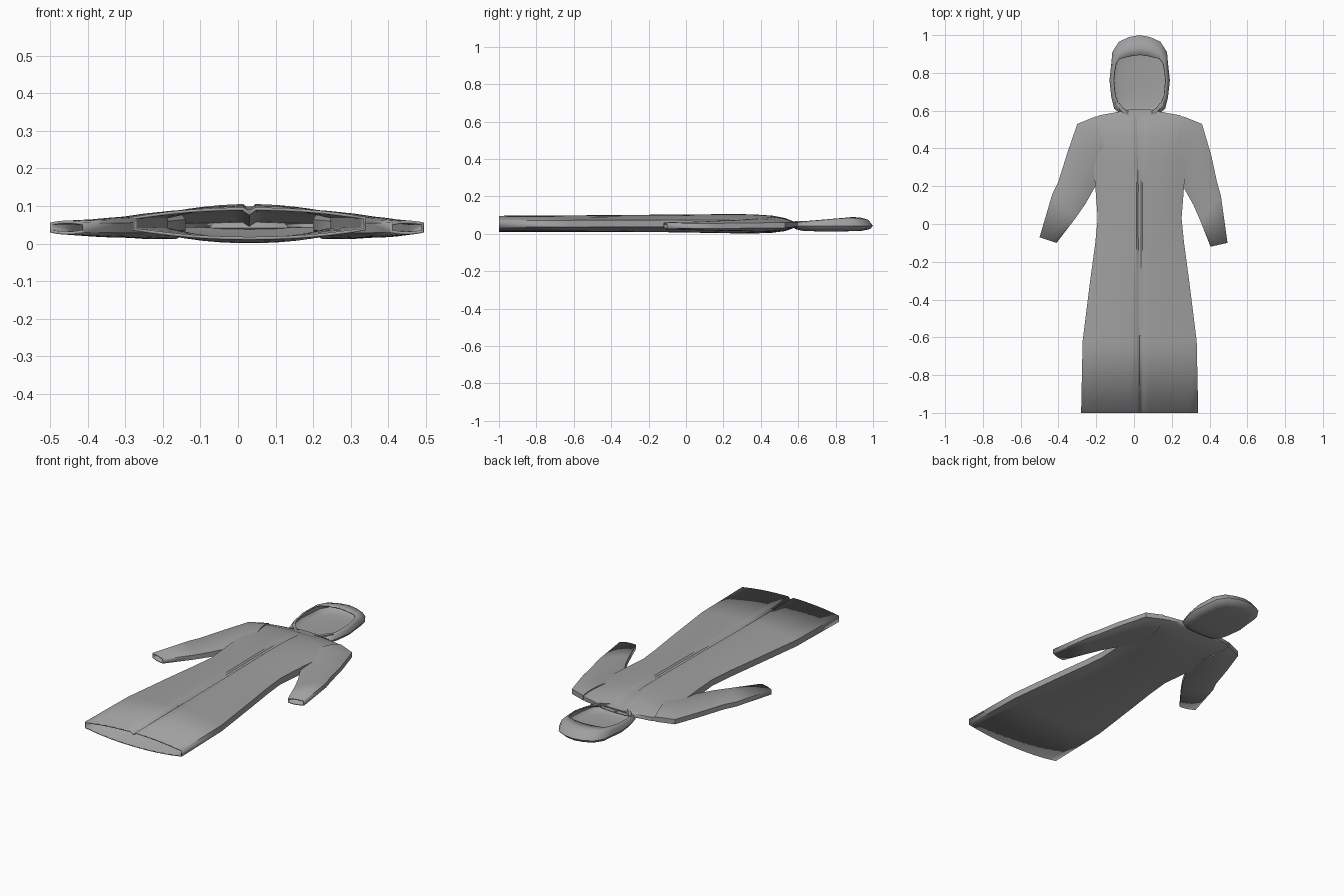
import bpy, bmesh, math
from mathutils import Vector

if "Cube" in bpy.data.objects:
    bpy.data.objects.remove(bpy.data.objects["Cube"], do_unlink=True)

CX = 0.03  # centre line of the coat

cloth = bpy.data.materials.new("grey cloth")
cloth.use_nodes = True
GREY = (0.35, 0.35, 0.35, 1)
cloth.diffuse_color = GREY
cloth.node_tree.nodes["Principled BSDF"].inputs["Base Color"].default_value = GREY


def loft(name, rings, thickness, cap_start=False, cap_end=False):
    """Skin closed rings into a cloth shell with optional closed ends."""
    bm = bmesh.new()
    loops = [[bm.verts.new(p) for p in ring] for ring in rings]
    n = len(loops[0])
    for a, b in zip(loops, loops[1:]):
        for i in range(n):
            j = (i + 1) % n
            bm.faces.new((a[i], a[j], b[j], b[i]))
    caps = [(bm.faces.new(loops[0]), cap_start), (bm.faces.new(loops[-1]), cap_end)]
    bmesh.ops.recalc_face_normals(bm, faces=bm.faces)
    bmesh.ops.delete(bm, geom=[f for f, keep in caps if not keep], context="FACES_ONLY")
    mesh = bpy.data.meshes.new(name)
    bm.to_mesh(mesh)
    bm.free()
    mesh.materials.append(cloth)
    obj = bpy.data.objects.new(name, mesh)
    bpy.context.collection.objects.link(obj)
    if thickness:
        shell = obj.modifiers.new("cloth thickness", "SOLIDIFY")
        shell.thickness = thickness
        shell.offset = -1
    bpy.ops.object.select_all(action="DESELECT")
    obj.select_set(True)
    bpy.context.view_layer.objects.active = obj
    bpy.ops.object.shade_smooth_by_angle(angle=math.radians(40))
    return obj


def lens(a, b, low, high, edge, groove=0.0):
    """Flattened section from point a to b, with blunt edges and a top groove."""
    a, b = Vector(a), Vector(b)
    half = (b - a).length / 2
    mid = (low + high) / 2
    ts = [-1 + k / 6 for k in range(13)]
    if groove:
        ts = sorted(ts + [-0.016 / half, 0.016 / half])

    def point(t, side):
        xy = a.lerp(b, (t + 1) / 2)
        z = mid + side * (edge + ((high - low) / 2 - edge) * (1 - abs(t) ** 2.2))
        if side > 0 and abs(t) < 1e-6:
            z -= groove
        return (xy.x, xy.y, z)

    return [point(t, 1) for t in ts] + [point(t, -1) for t in reversed(ts)]


# Long body: y, half width, low z, high z, edge half height
BODY = [
    (-1.0, 0.31, 0.010, 0.096, 0.018),
    (-0.62, 0.302, 0.010, 0.098, 0.018),
    (-0.3, 0.262, 0.009, 0.101, 0.018),
    (-0.1, 0.235, 0.008, 0.102, 0.018),
    (0.03, 0.222, 0.006, 0.103, 0.018),
    (0.2, 0.235, 0.003, 0.105, 0.020),
    (0.35, 0.25, 0.001, 0.104, 0.022),
    (0.46, 0.275, 0.005, 0.097, 0.020),
    (0.53, 0.285, 0.014, 0.084, 0.016),
    (0.575, 0.215, 0.030, 0.066, 0.011),
    (0.6, 0.08, 0.036, 0.062, 0.010),
]
loft("coat_body", [lens((CX - w, y), (CX + w, y), lo, hi, e, 0.013)
                   for y, w, lo, hi, e in BODY], 0.008)

# Sleeves: outer point, inner point at each station from shoulder to cuff
HEIGHTS = [(0.012, 0.088, 0.014), (0.012, 0.080, 0.014), (0.015, 0.073, 0.014),
           (0.016, 0.069, 0.014), (0.018, 0.065, 0.013), (0.024, 0.061, 0.013)]
RIGHT = [((-0.20, 0.57), (-0.14, 0.33)), ((-0.30, 0.53), (-0.18, 0.24)),
         ((-0.352, 0.38), (-0.21, 0.19)), ((-0.402, 0.22), (-0.255, 0.11)),
         ((-0.432, 0.16), (-0.31, 0.03)), ((-0.5, -0.07), (-0.41, -0.10))]
LEFT = [((0.26, 0.57), (0.20, 0.33)), ((0.36, 0.53), (0.24, 0.24)),
        ((0.41, 0.36), (0.27, 0.18)), ((0.44, 0.22), (0.315, 0.10)),
        ((0.46, 0.15), (0.35, 0.02)), ((0.495, -0.10), (0.405, -0.12))]
for name, stations in (("right_sleeve", RIGHT), ("left_sleeve", LEFT)):
    loft(name, [lens(a, b, *h) for (a, b), h in zip(stations, HEIGHTS)], 0.008,
         cap_start=True)


# Hood: matching half outlines of the widest ring and the face opening
def mirrored(half):
    return ([(CX + x, y) for x, y in half]
            + [(CX - x, y) for x, y in reversed(half[1:-1])])


OUTER = mirrored([(0, 1.0), (0.055, 0.99), (0.11, 0.965), (0.145, 0.91), (0.15, 0.85),
                  (0.16, 0.76), (0.15, 0.67), (0.135, 0.61), (0.09, 0.575), (0, 0.57)])
FACE = mirrored([(0, 0.895), (0.05, 0.888), (0.105, 0.875), (0.125, 0.85), (0.133, 0.81),
                 (0.138, 0.76), (0.13, 0.68), (0.11, 0.63), (0.07, 0.6), (0, 0.597)])


def scaled(s, z):
    return [(CX + (x - CX) * s, 0.77 + (y - 0.77) * s, z) for x, y in OUTER]


def toward_face(f, drop):
    ring = []
    for (ox, oy), (fx, fy) in zip(OUTER, FACE):
        rim = 0.064 + 0.085 * (fy - 0.597)
        ring.append((ox + (fx - ox) * f, oy + (fy - oy) * f, rim - drop))
    return ring


loft("hood", [scaled(0.4, 0.013), scaled(0.75, 0.016), scaled(0.93, 0.025),
              scaled(1.0, 0.042), toward_face(0.25, 0.014),
              toward_face(0.6, 0.004), toward_face(1.0, 0.0)],
     0.007, cap_start=True)

# Front placket: y, half width, z; it flares into the neckline
PLACKET = [(-0.59, 0.005, 0.090), (-0.2, 0.010, 0.094), (0.2, 0.014, 0.098),
           (0.38, 0.015, 0.098), (0.46, 0.018, 0.094), (0.53, 0.027, 0.083),
           (0.575, 0.050, 0.066), (0.605, 0.060, 0.062)]
loft("front_placket", [[(CX - w, y, z), (CX + w, y, z),
                        (CX + w, y, z - 0.006), (CX - w, y, z - 0.006)]
                       for y, w, z in PLACKET], 0, True, True)

# Collar tabs beside the neck
for name, s in (("left_collar_tab", 1), ("right_collar_tab", -1)):
    loft(name, [[(CX + s * x, y, z), (CX + s * (x + 0.025), y + 0.006, z),
                 (CX + s * (x + 0.025), y + 0.006, z - 0.008), (CX + s * x, y, z - 0.008)]
                for x, y, z in ((0.05, 0.572, 0.066), (0.08, 0.6, 0.068),
                                (0.105, 0.64, 0.069))], 0, True, True)
